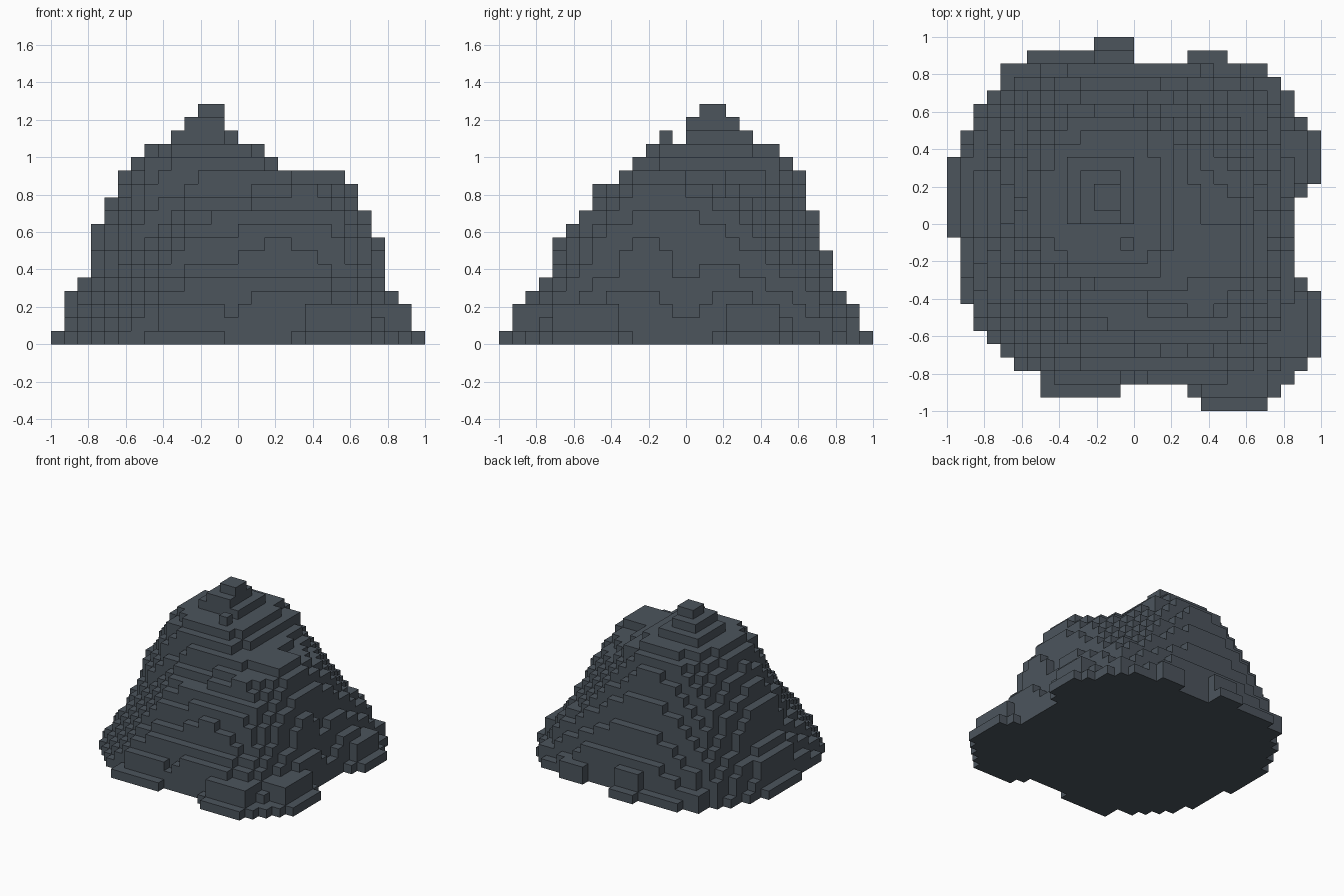
import bpy, bmesh, math

cube = bpy.data.objects.get("Cube")
if cube:
    bpy.data.objects.remove(cube, do_unlink=True)

N = 28            # blocks across
S = 2.0 / N       # block size

# Outline radii in 16 directions (anticlockwise from +x) at key block layers
RINGS = {
    0:  [.86, .97, 1.11, .93, .88, .95, 1.06, 1.0, .95, 1.0, .985, .95, .86, .93, 1.18, .95],
    3:  [.78, .90, .97, .90, .82, .89, 1.0, .93, .86, .85, .84, .86, .79, .93, .98, .91],
    5:  [.73, .81, .87, .81, .77, .82, .94, .84, .79, .75, .71, .75, .71, .79, .88, .83],
    8:  [.71, .72, .70, .70, .71, .76, .84, .81, .78, .67, .59, .62, .60, .71, .81, .80],
    9:  [.69, .68, .65, .66, .70, .74, .82, .76, .71, .62, .55, .56, .54, .62, .77, .74],
    11: [.60, .52, .50, .56, .64, .68, .74, .68, .64, .57, .43, .37, .34, .47, .65, .66],
    13: [.20, .22, .33, .50, .57, .61, .65, .60, .56, .51, .40, .34, .29, .28, .25, .21],
    14: [.14, .15, .22, .36, .50, .52, .57, .52, .50, .43, .33, .24, .21, .20, .17, .14],
}

# Block-shaped ledges: x0, x1, y0, y1 in blocks from the centre, height in layers
FOOT_LEDGES = [
    (-3, 0, 11, 14, 1), (-8, 0, 11, 13, 1), (-3, 0, 11, 13, 3),    # back
    (4, 7, 11, 13, 2), (-10, -6, 10, 12, 2),
    (5, 10, -14, -11, 1), (4, 11, -13, -11, 1), (5, 10, -13, -11, 3),  # front
    (-7, -1, -13, -11, 1), (-6, -1, -12, -10, 3),
    (11, 14, 3, 7, 1), (11, 13, 2, 8, 1), (11, 13, 3, 7, 3),       # left
    (11, 14, -10, -5, 1), (11, 13, -11, -4, 1), (11, 13, -10, -5, 3),
    (-14, -11, -1, 5, 1), (-13, -11, -6, 6, 1), (-13, -11, -1, 5, 4),  # right
]
TOP_LEDGES = [
    (3, 8, -4, 0, 13),                       # shoulder
    (-5, 0, 0, 5, 16), (-4, -1, 0, 4, 17),   # summit steps
    (-3, -1, 1, 3, 18), (-1, 0, -2, -1, 16),
]


def ring_radius(layer, angle):
    """Outline radius of one layer in one direction."""
    keys = sorted(RINGS)
    lo = max(k for k in keys if k <= layer)
    hi = min(k for k in keys if k >= layer)
    t = (layer - lo) / (hi - lo) if hi > lo else 0.0
    a = (angle / (2 * math.pi) * 16) % 16
    i, f = int(a) % 16, a % 1
    j = (i + 1) % 16
    at = lambda ring: ring[i] * (1 - f) + ring[j] * f
    return at(RINGS[lo]) * (1 - t) + at(RINGS[hi]) * t


# Column heights
height = {}
for i in range(N):
    for j in range(N):
        x, y = (i + 0.5) * S - 1, (j + 0.5) * S - 1
        r, a = math.hypot(x, y), math.atan2(y, x)
        h = 0
        while h < 15 and r < ring_radius(min(h, 14), a):
            h += 1
        for x0, x1, y0, y1, top in FOOT_LEDGES + TOP_LEDGES:
            if x0 <= i - N // 2 < x1 and y0 <= j - N // 2 < y1:
                h = max(h, top)
        if h:
            height[i, j] = h

# Outer skin of the columns
bm = bmesh.new()
grid = {}


def vert(p):
    if p not in grid:
        grid[p] = bm.verts.new((p[0] * S - 1, p[1] * S - 1, p[2] * S))
    return grid[p]


def quad(*points):
    bm.faces.new([vert(p) for p in points])


for (i, j), h in height.items():
    corners = [(i, j), (i + 1, j), (i + 1, j + 1), (i, j + 1)]
    quad(*[(x, y, h) for x, y in corners])
    quad(*[(x, y, 0) for x, y in reversed(corners)])
    sides = [(0, -1), (1, 0), (0, 1), (-1, 0)]
    for n, (dx, dy) in enumerate(sides):
        a, b = corners[n], corners[(n + 1) % 4]
        for k in range(height.get((i + dx, j + dy), 0), h):
            quad((*a, k), (*b, k), (*b, k + 1), (*a, k + 1))

mesh = bpy.data.meshes.new("rock_mound")
bm.to_mesh(mesh)
bm.free()
rock = bpy.data.objects.new("rock_mound", mesh)
bpy.context.collection.objects.link(rock)

# Slate grey stone
stone = bpy.data.materials.new("slate_grey")
stone.use_nodes = True
color = (0.072, 0.089, 0.108, 1.0)
stone.diffuse_color = color
bsdf = next(n for n in stone.node_tree.nodes if n.type == 'BSDF_PRINCIPLED')
bsdf.inputs["Base Color"].default_value = color
mesh.materials.append(stone)
